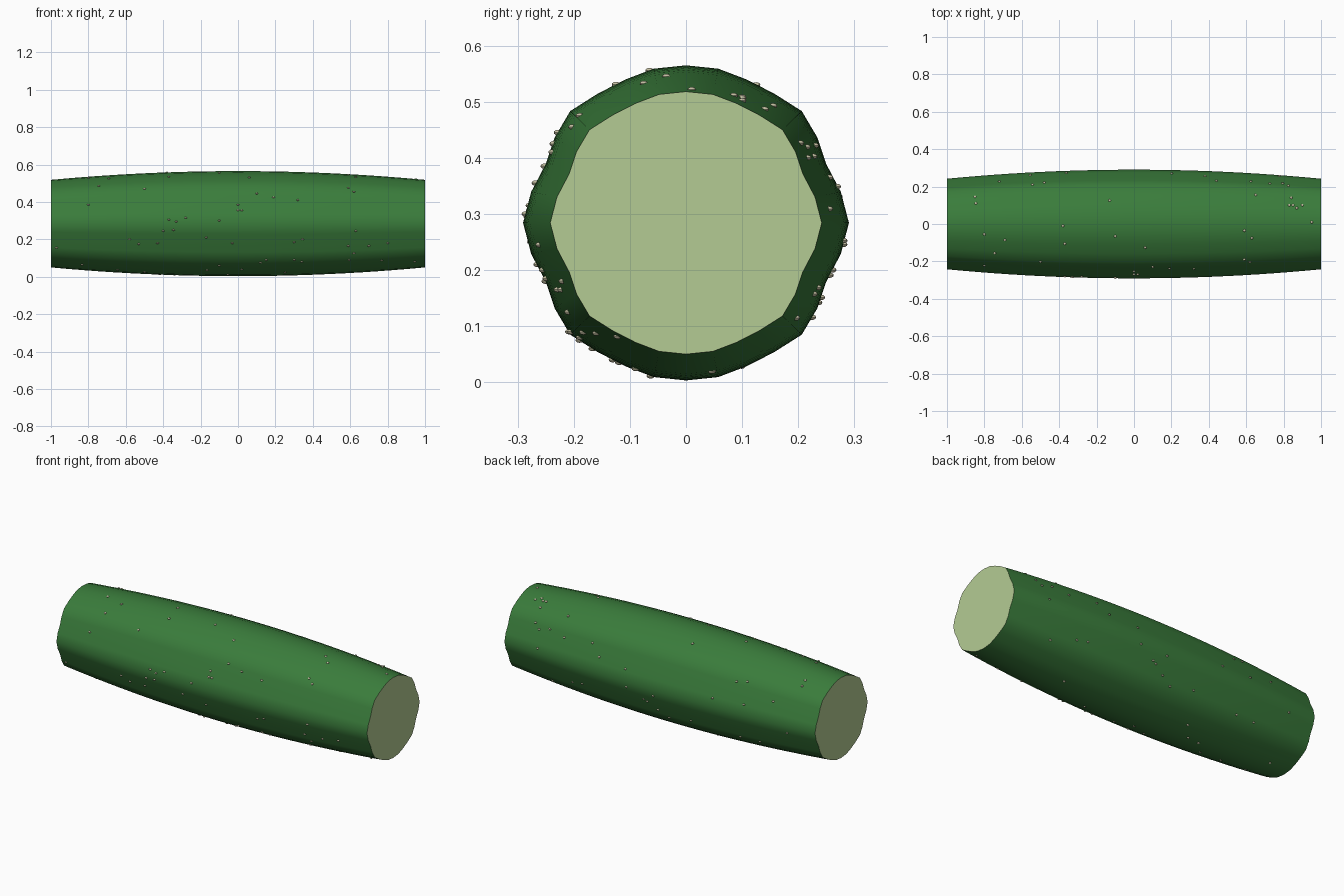
import bpy, bmesh, random
from mathutils import Vector, Matrix
from mathutils.bvhtree import BVHTree

if "Cube" in bpy.data.objects:
    bpy.data.objects.remove(bpy.data.objects["Cube"])

random.seed(4)
CZ = 0.284


def material(name, rgb):
    m = bpy.data.materials.new(name)
    m.diffuse_color = (*rgb, 1)
    m.use_nodes = True
    m.node_tree.nodes["Principled BSDF"].inputs["Base Color"].default_value = m.diffuse_color
    return m


skin = material("green skin", (0.042, 0.202, 0.044))
flesh = material("pale flesh", (0.456, 0.597, 0.292))
cream = material("cream wart", (0.55, 0.52, 0.36))


def add_object(name, bm, mats):
    me = bpy.data.meshes.new(name)
    bm.to_mesh(me)
    ob = bpy.data.objects.new(name, me)
    bpy.context.collection.objects.link(ob)
    for m in mats:
        me.materials.append(m)
    bpy.ops.object.select_all(action='DESELECT')
    ob.select_set(True)
    bpy.context.view_layer.objects.active = ob
    bpy.ops.object.shade_smooth_by_angle(angle=0.6)
    return ob


# Lobed end outline: one quarter (y, z from centre), mirrored into 32 points
quarter = [(0.242, 0), (0.230, 0.046), (0.208, 0.088), (0.195, 0.127),
           (0.172, 0.166), (0.131, 0.192), (0.090, 0.213), (0.048, 0.229), (0, 0.234)]
half = quarter + [(-y, z) for y, z in quarter[-2::-1]]
outline = half + [(y, -z) for y, z in half[-2:0:-1]]

# Cut cucumber body: outline lofted along x with a bulging middle
bm = bmesh.new()
rings = []
STEPS = 24
for i in range(STEPS + 1):
    x = -1 + 2 * i / STEPS
    s = 1 + 0.2 * (1 - x * x)
    rings.append([bm.verts.new((x, y * s, CZ + z * s)) for y, z in outline])
n = len(outline)
for a, b in zip(rings, rings[1:]):
    for k in range(n):
        bm.faces.new((a[k], a[(k + 1) % n], b[(k + 1) % n], b[k]))
# Flat cut ends
for ring in (rings[0], rings[-1]):
    bm.faces.new(ring).material_index = 1
bmesh.ops.recalc_face_normals(bm, faces=bm.faces)
tree = BVHTree.FromBMesh(bm)
add_object("cucumber_body", bm, [skin, flesh])
bm.free()

# Warts on the front side (x, z) and on the top (x, y)
front = [(-.97, .155), (-.8, .385), (-.745, .485), (-.5, .47), (-.58, .2), (-.53, .175),
         (-.43, .18), (-.4, .245), (-.345, .25), (-.37, .305), (-.33, .295), (-.28, .315),
         (-.17, .21), (-.1, .3), (-.03, .18), (0, .385), (0, .355), (.02, .355), (.1, .445),
         (.19, .425), (.32, .41), (.3, .185), (.345, .2), (.59, .475), (.62, .455),
         (.63, .245), (.59, .165), (.62, .125), (.7, .165), (.8, .18), (-.1, .06),
         (.02, .04), (.12, .075), (.15, .09), (.3, .09), (.34, .08)]
top = [(-.85, .145), (-.845, .11), (-.8, -.055), (-.69, -.085), (-.72, .225), (-.555, .26),
       (-.48, .22), (-.38, -.01), (-.37, -.105), (-.13, .125), (-.1, -.065), (.06, -.125),
       (.38, .255), (.65, .155), (.59, -.035), (.63, -.075), (.84, .14), (.83, .1),
       (.85, .1), (.87, .085), (.9, .1), (.95, .01)]
rays = [((x, -1, z), (0, 1, 0)) for x, z in front]
rays += [((x, y, 1), (0, 0, -1)) for x, y in top]
# Scattered warts on the back and underside
for i in range(22):
    rays.append(((random.uniform(-.95, .95), 1, random.uniform(.08, .48)), (0, -1, 0)))
for i in range(14):
    rays.append(((random.uniform(-.95, .95), random.uniform(-.2, .2), -1), (0, 0, 1)))

bm = bmesh.new()
for origin, direction in rays:
    hit = tree.ray_cast(Vector(origin), Vector(direction))[0]
    if hit:
        hit.z = max(hit.z, 0.005)
        bmesh.ops.create_uvsphere(
            bm, u_segments=8, v_segments=6, radius=1,
            matrix=Matrix.Translation(hit) @ Matrix.Diagonal((0.0075, 0.0075, 0.0048, 1)))
add_object("warts", bm, [cream])
bm.free()
